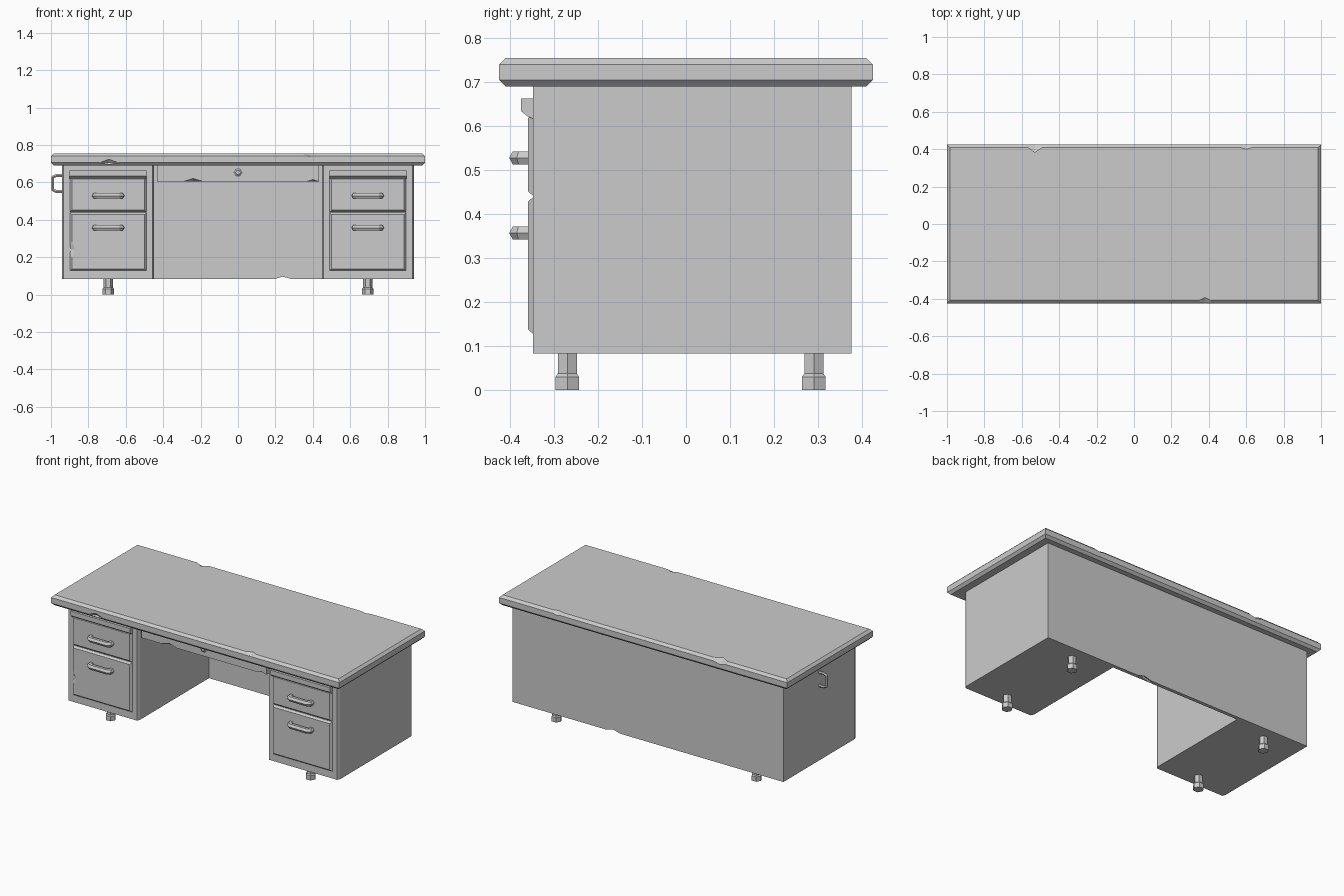
import bpy, bmesh
from math import sin, cos, pi
from mathutils import Vector

cube = bpy.data.objects.get("Cube")
if cube:
    bpy.data.objects.remove(cube, do_unlink=True)

GREY = (0.6, 0.6, 0.6, 1.0)
grey = bpy.data.materials.new("grey metal")
grey.use_nodes = True
grey.diffuse_color = GREY
grey.node_tree.nodes["Principled BSDF"].inputs["Base Color"].default_value = GREY


def add(name, data):
    obj = bpy.data.objects.new(name, data)
    bpy.context.collection.objects.link(obj)
    data.materials.append(grey)
    return obj


def finish(name, bm):
    bmesh.ops.recalc_face_normals(bm, faces=bm.faces)
    mesh = bpy.data.meshes.new(name)
    bm.to_mesh(mesh)
    bm.free()
    return add(name, mesh)


def loft(name, rings):
    """Join matching rings of points into a closed solid."""
    bm = bmesh.new()
    loops = [[bm.verts.new(p) for p in ring] for ring in rings]
    n = len(loops[0])
    for a, b in zip(loops, loops[1:]):
        for i in range(n):
            j = (i + 1) % n
            bm.faces.new((a[i], a[j], b[j], b[i]))
    bm.faces.new(loops[0])
    bm.faces.new(loops[-1])
    return finish(name, bm)


def rect(hx, hy):
    return [(-hx, -hy), (hx, -hy), (hx, hy), (-hx, hy)]


def hexagon(x, y, r, z):
    return [(x + r * cos(i * pi / 3), y + r * sin(i * pi / 3), z) for i in range(6)]


def drawer_front(name, x, z, hx, hz, back, front, bevel):
    """Panel facing -y whose outer edges slope back."""
    steps = ((back, 0), (front, bevel))
    return loft(name, [[(x + px, y, z + pz) for px, pz in rect(hx - b, hz - b)]
                       for y, b in steps])


def handle(name, base, along, out, half, depth, radius):
    """Bent tube pull: two posts joined by a bar with cut corners."""
    curve = bpy.data.curves.new(name, "CURVE")
    curve.dimensions = "3D"
    curve.bevel_depth = radius
    curve.bevel_resolution = 1
    curve.use_fill_caps = True
    path = [(-1, -0.1), (-1, 0.65), (-0.8, 1), (0.8, 1), (1, 0.65), (1, -0.1)]
    spline = curve.splines.new("POLY")
    spline.points.add(len(path) - 1)
    for point, (a, o) in zip(spline.points, path):
        p = Vector(base) + Vector(along) * a * half + Vector(out) * o * depth
        point.co = (*p, 1)
    spline.use_smooth = False
    return add(name, curve)


def chip(obj, centre, size):
    """Knock a faceted dent out of an edge."""
    bm = bmesh.new()
    bmesh.ops.create_uvsphere(bm, u_segments=4, v_segments=2, radius=1)
    bmesh.ops.scale(bm, vec=size, verts=bm.verts)
    bmesh.ops.translate(bm, vec=centre, verts=bm.verts)
    cutter = finish("chip_cutter", bm)
    cutter.hide_render = True
    mod = obj.modifiers.new("chip", "BOOLEAN")
    mod.operation = "DIFFERENCE"
    mod.solver = "EXACT"
    mod.object = cutter
    bpy.context.view_layer.objects.active = obj
    bpy.ops.object.modifier_apply(modifier=mod.name)
    bpy.data.objects.remove(cutter, do_unlink=True)


# Desk top with chamfered upper and lower edges
levels = ((0.69, 0.015), (0.705, 0), (0.74, 0), (0.755, 0.015))
top = loft("desk_top", [[(x, y, z) for x, y in rect(1 - b, 0.425 - b)]
                        for z, b in levels])
chip(top, (-0.69, -0.428, 0.705), (0.06, 0.02, 0.022))
chip(top, (0.38, -0.42, 0.757), (0.06, 0.03, 0.02))
chip(top, (-0.53, 0.425, 0.75), (0.08, 0.055, 0.02))
chip(top, (0.6, 0.425, 0.755), (0.09, 0.025, 0.02))

# Body: two pedestals and the back panel as one U-shaped footprint
half = [(0.45, 0.355), (0.45, -0.33), (0.458, -0.348),
        (0.932, -0.348), (0.94, -0.33), (0.94, 0.377)]
outline = half + [(-x, y) for x, y in reversed(half)]
body = loft("pedestals_and_back", [[(x, y, z) for x, y in outline]
                                   for z in (0.083, 0.691)])
chip(body, (0.24, 0.366, 0.08), (0.08, 0.04, 0.022))

# Centre drawer and its lock
centre = loft("centre_drawer", [[(x, y, 0.6475 + z) for x, z in rect(0.434, 0.0425)]
                                for y in (-0.337, 0.2)])
chip(centre, (-0.24, -0.337, 0.603), (0.06, 0.03, 0.018))
chip(centre, (0.4, -0.337, 0.603), (0.04, 0.02, 0.012))
loft("drawer_lock", [[(x, y, z) for x, z, _ in hexagon(0, 0.653, r, 0)]
                     for y, r in ((-0.33, 0.021), (-0.343, 0.021), (-0.348, 0.013))])

# Pedestal fronts, pulls and feet on both sides
slide = [(-0.345, 0.663), (-0.375, 0.663), (-0.375, 0.634),
         (-0.36, 0.622), (-0.345, 0.616)]
for side, s in (("right", -1), ("left", 1)):
    cx = s * 0.694
    loft(side + "_writing_slide", [[(cx + dx, y, z) for y, z in slide]
                                   for dx in (-0.206, 0.206)])
    drawers = (("upper", 0.535, 0.095, 0.528), ("lower", 0.283, 0.157, 0.357))
    for level, z, hz, pull in drawers:
        front = drawer_front(f"{side}_{level}_drawer", cx, z, 0.206, hz,
                             -0.346, -0.36, 0.012)
        if (side, level) == ("right", "lower"):
            chip(front, (-0.895, -0.36, 0.24), (0.025, 0.014, 0.06))
        handle(f"{side}_{level}_handle", (cx, -0.36, pull), (1, 0, 0), (0, -1, 0),
               0.07, 0.026, 0.017)
    for place, y in (("front", -0.27), ("back", 0.291)):
        rings = ((0, 0.031), (0.03, 0.031), (0.037, 0.025), (0.085, 0.025))
        loft(f"{side}_{place}_foot", [hexagon(cx, y, r, z) for z, r in rings])

# Upright hook on the right side panel
handle("side_handle", (-0.94, 0.02, 0.594), (0, 0, 1), (-1, 0, 0), 0.042, 0.051, 0.009)
